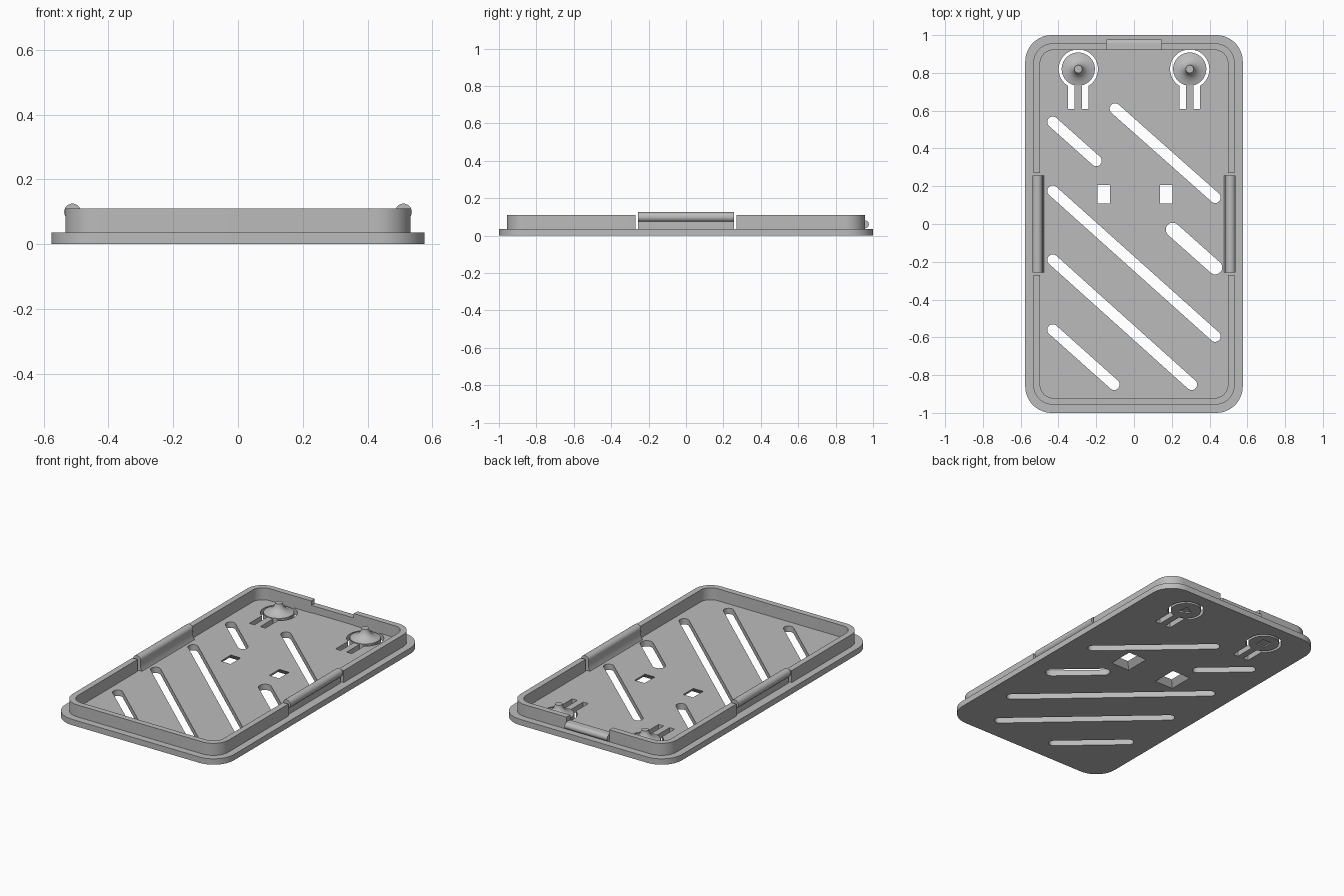
import bpy, bmesh
from math import sin, cos, pi, asin, atan2, hypot

if "Cube" in bpy.data.objects:
    bpy.data.objects.remove(bpy.data.objects["Cube"])

grey = bpy.data.materials.new("plain grey")
grey.use_nodes = True
COLOUR = (0.5, 0.5, 0.5, 1)
grey.diffuse_color = COLOUR
grey.node_tree.nodes["Principled BSDF"].inputs["Base Color"].default_value = COLOUR

FLOOR = 0.036
WALL_TOP = 0.11


def finish(name, bm):
    bmesh.ops.recalc_face_normals(bm, faces=bm.faces)
    mesh = bpy.data.meshes.new(name)
    bm.to_mesh(mesh)
    bm.free()
    ob = bpy.data.objects.new(name, mesh)
    bpy.context.collection.objects.link(ob)
    mesh.materials.append(grey)
    return ob


def add_prism(bm, outline, lo, hi, place=lambda a, b, c: (a, b, c), flare=None):
    """Extrude a closed outline; flare gives an optional different lower outline."""
    n = len(outline)
    low = [bm.verts.new(place(a, b, lo)) for a, b in (flare or outline)]
    top = [bm.verts.new(place(a, b, hi)) for a, b in outline]
    bm.faces.new(low[::-1])
    bm.faces.new(top)
    for i in range(n):
        j = (i + 1) % n
        bm.faces.new((low[i], low[j], top[j], top[i]))


def arc(cx, cy, r, start, end, steps=12):
    angles = [start + (end - start) * i / steps for i in range(steps + 1)]
    return [(cx + r * cos(a), cy + r * sin(a)) for a in angles]


def rounded_rect(hx, hy, r):
    pts = []
    for k, (sx, sy) in enumerate(((1, 1), (-1, 1), (-1, -1), (1, -1))):
        pts += arc(sx * (hx - r), sy * (hy - r), r, k * pi / 2, (k + 1) * pi / 2)
    return pts


def rect(cx, cy, w, h):
    return [(cx + sx * w / 2, cy + sy * h / 2)
            for sx, sy in ((-1, -1), (1, -1), (1, 1), (-1, 1))]


def capsule(x0, y0, x1, y1, r):
    a = atan2(y1 - y0, x1 - x0)
    return arc(x1, y1, r, a - pi / 2, a + pi / 2) + arc(x0, y0, r, a + pi / 2, a + 3 * pi / 2)


def cut(target, bm):
    cutter = finish("cutter", bm)
    cutter.hide_render = True
    mod = target.modifiers.new("cut", "BOOLEAN")
    mod.operation = "DIFFERENCE"
    mod.solver = "EXACT"
    mod.object = cutter
    bpy.context.view_layer.objects.active = target
    bpy.ops.object.modifier_apply(modifier=mod.name)
    bpy.data.objects.remove(cutter)


def smooth(ob):
    bpy.ops.object.select_all(action="DESELECT")
    ob.select_set(True)
    bpy.context.view_layer.objects.active = ob
    bpy.ops.object.shade_smooth_by_angle(angle=0.5)


# Base plate
bm = bmesh.new()
add_prism(bm, rounded_rect(0.576, 1.0, 0.14), 0, FLOOR)
base = finish("base_plate", bm)

# Diagonal vents, flared square holes, button slots and marks under the buttons
holes = bmesh.new()
VENTS = [(-0.43, 0.54, -0.2, 0.335, 0.029), (-0.1, 0.61, 0.43, 0.14, 0.029),
         (-0.43, 0.175, 0.43, -0.595, 0.029), (-0.43, -0.19, 0.305, -0.85, 0.029),
         (-0.43, -0.56, -0.105, -0.85, 0.029), (0.205, -0.03, 0.43, -0.23, 0.037)]
for vent in VENTS:
    add_prism(holes, capsule(*vent), -0.02, 0.06)
for x in (-0.16, 0.171):
    add_prism(holes, rect(x, 0.158, 0.065, 0.097), -0.001, FLOOR + 0.001,
              flare=rect(x, 0.158, 0.13, 0.16))

BUTTON_X, BUTTON_Y = 0.295, 0.82
R_OUT, R_IN, SLOT, NECK = 0.104, 0.088, 0.055, 0.02
for side in (-1, 1):
    cx = side * BUTTON_X
    ao, ai = asin(SLOT / R_OUT), asin(NECK / R_IN)
    bottom = BUTTON_Y - 0.21
    keyhole = ([(cx + SLOT, bottom)]
               + arc(cx, BUTTON_Y, R_OUT, -pi / 2 + ao, 1.5 * pi - ao, 40)
               + [(cx - SLOT, bottom), (cx - NECK, bottom)]
               + arc(cx, BUTTON_Y, R_IN, 1.5 * pi - ai, -pi / 2 + ai, 40)
               + [(cx + NECK, bottom)])
    add_prism(holes, keyhole, -0.02, 0.06)
    sides = 3 if side > 0 else 4
    mark = arc(cx, BUTTON_Y, 0.045, pi / sides, pi / sides + 2 * pi, sides)[:-1]
    add_prism(holes, mark, -0.01, 0.008)
cut(base, holes)
smooth(base)

# Rim wall, open in the middle, with gaps for the side clips and the back latch
bm = bmesh.new()
add_prism(bm, rounded_rect(0.533, 0.957, 0.105), FLOOR - 0.002, WALL_TOP)
rim = finish("rim_wall", bm)
bm = bmesh.new()
add_prism(bm, rounded_rect(0.497, 0.921, 0.07), -0.1, 0.3)
cut(rim, bm)
bm = bmesh.new()
add_prism(bm, rect(0, 0, 1.3, 0.54), -0.1, 0.3)
add_prism(bm, [(-0.143, 0.9), (0.143, 0.9), (0.15, 1.0), (-0.15, 1.0)], -0.1, 0.3)
cut(rim, bm)
smooth(rim)

# Side clips: thin web with a round bead along the top
for side, label in ((1, "left"), (-1, "right")):
    profile = ([(0.522, FLOOR - 0.002), (0.522, 0.078)]
               + arc(0.511, 0.099, 0.026, -pi / 3, 7 * pi / 6, 24)
               + [(0.488, 0.06), (0.476, FLOOR - 0.002)])
    bm = bmesh.new()
    add_prism(bm, profile, -0.256, 0.256, lambda a, b, c: (side * a, c, b))
    smooth(finish(label + "_clip", bm))

# Back latch: low wall with an outward bead
bm = bmesh.new()
profile = ([(0.925, FLOOR - 0.002), (0.957, FLOOR - 0.002)]
           + arc(0.957, 0.06, 0.021, -pi / 2, pi / 2, 12)
           + [(0.925, 0.081)])
add_prism(bm, profile, -0.145, 0.145, lambda a, b, c: (c, a, b))
smooth(finish("back_latch", bm))

# Buttons: flared cones with a small round tip
PROFILE = [(0.086, FLOOR - 0.002), (0.086, 0.041), (0.068, 0.046), (0.05, 0.054),
           (0.036, 0.065), (0.027, 0.078), (0.022, 0.092), (0.021, 0.1)]
for side, label in ((1, "left"), (-1, "right")):
    bm = bmesh.new()
    rings = []
    for r, z in PROFILE:
        rings.append([bm.verts.new((x, y, z)) for x, y in
                      arc(side * BUTTON_X, BUTTON_Y, r, 0, 2 * pi, 40)[:-1]])
    for lower, upper in zip(rings, rings[1:]):
        for i in range(40):
            j = (i + 1) % 40
            bm.faces.new((lower[i], lower[j], upper[j], upper[i]))
    bm.faces.new(rings[0][::-1])
    bm.faces.new(rings[-1])
    smooth(finish(label + "_button", bm))
